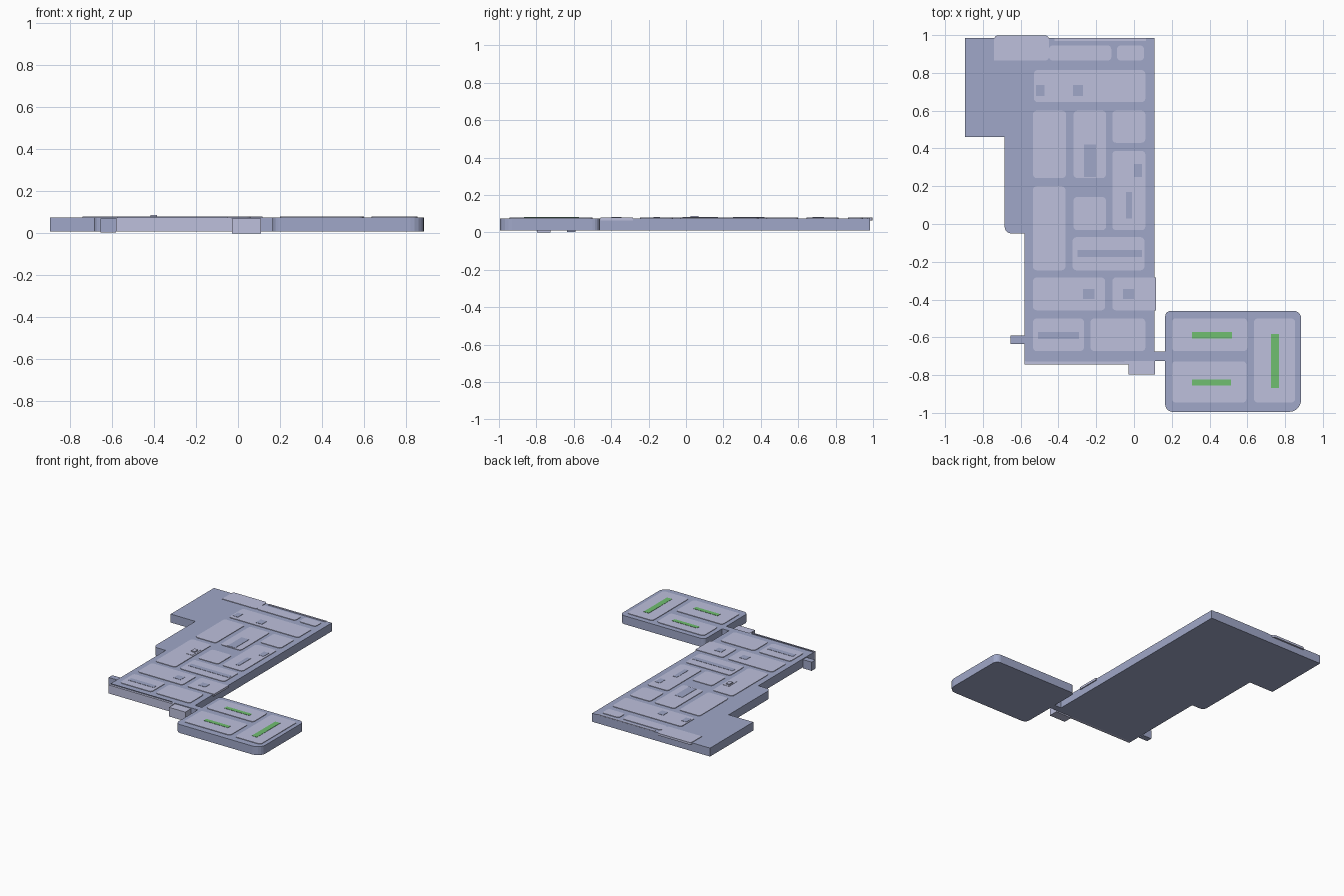
import bpy, bmesh, math
from mathutils import Vector


def material(name, rgb):
    m = bpy.data.materials.new(name)
    m.diffuse_color = (*rgb, 1)
    return m


BASE = material("base_blue", (0.35, 0.39, 0.58))
PALE = material("pale_panel", (0.51, 0.53, 0.72))
GREEN = material("green", (0.16, 0.52, 0.16))


def rounded(points, n=5):
    """Replace each (x, y, radius) right-angle corner with an arc."""
    out = []
    for i, (x, y, r) in enumerate(points):
        p = Vector((x, y))
        if r == 0:
            out.append(p)
            continue
        a = (Vector(points[i - 1][:2]) - p).normalized() * r
        b = (Vector(points[(i + 1) % len(points)][:2]) - p).normalized() * r
        for k in range(n + 1):
            t = math.pi / 2 * k / n
            out.append(p + a * (1 - math.sin(t)) + b * (1 - math.cos(t)))
    return out


def slab(name, points, z0, z1, mat):
    bm = bmesh.new()
    face = bm.faces.new([bm.verts.new((p.x, p.y, z0)) for p in rounded(points)])
    ext = bmesh.ops.extrude_face_region(bm, geom=[face])
    top = [v for v in ext["geom"] if isinstance(v, bmesh.types.BMVert)]
    bmesh.ops.translate(bm, verts=top, vec=(0, 0, z1 - z0))
    bmesh.ops.recalc_face_normals(bm, faces=bm.faces)
    mesh = bpy.data.meshes.new(name)
    bm.to_mesh(mesh)
    bm.free()
    mesh.materials.append(mat)
    ob = bpy.data.objects.new(name, mesh)
    bpy.context.collection.objects.link(ob)
    return ob


def rect(name, x0, x1, y0, y1, z0, z1, mat, r=0):
    return slab(name, [(x0, y0, r), (x1, y0, r), (x1, y1, r), (x0, y1, r)], z0, z1, mat)


LOW, TOP = 0.01, 0.075

# Main stepped ground slab and side island
slab("main_slab", [(0.108, -0.725, 0), (0.108, 0.985, 0), (-0.894, 0.985, 0), (-0.894, 0.46, 0),
                   (-0.685, 0.46, 0), (-0.685, -0.05, 0.035), (-0.58, -0.05, 0), (-0.58, -0.725, 0)],
     LOW, TOP, BASE)
slab("side_island", [(0.165, -0.995, 0.04), (0.885, -0.995, 0.065), (0.885, -0.46, 0.04),
                     (0.165, -0.46, 0.03)], LOW, TOP, BASE)
rect("connecting_road", 0.108, 0.165, -0.725, -0.675, LOW, TOP, BASE)

# Edge blocks
rect("left_dock", -0.655, -0.58, -0.635, -0.59, 0.003, 0.07, BASE)
rect("front_ledge", -0.58, -0.028, -0.745, -0.725, LOW, TOP, PALE)
rect("front_dock", -0.028, 0.11, -0.797, -0.725, 0.0, 0.07, PALE)
rect("front_kerb", -0.575, -0.05, -0.727, -0.722, 0.07, 0.08, BASE)

# Raised city-block panels: x0, x1, y0, y1
panels = [
    (-0.45, -0.12, 0.865, 0.945), (-0.09, 0.053, 0.865, 0.945),
    (-0.53, 0.06, 0.645, 0.815),
    (-0.535, -0.36, 0.243, 0.60), (-0.32, -0.148, 0.243, 0.60),
    (-0.115, 0.06, 0.43, 0.60), (-0.115, 0.06, -0.033, 0.387),
    (-0.535, -0.363, -0.245, 0.20), (-0.32, -0.148, -0.033, 0.143),
    (-0.325, 0.055, -0.245, -0.07), (-0.535, -0.153, -0.457, -0.283),
    (-0.535, -0.265, -0.673, -0.50), (-0.23, 0.06, -0.673, -0.50),
    (0.20, 0.60, -0.673, -0.50), (0.20, 0.595, -0.945, -0.727), (0.635, 0.853, -0.945, -0.50),
]
for i, p in enumerate(panels):
    rect(f"block_panel_{i + 1}", *p, 0.07, 0.079, PALE, 0.02)
rect("back_kerb_panel", -0.42, 0.063, 0.97, 0.984, 0.07, 0.079, PALE)
slab("back_overhang_panel", [(-0.74, 0.865, 0), (-0.45, 0.865, 0.02), (-0.45, 0.998, 0.02),
                             (-0.74, 0.998, 0.02)], 0.062, 0.079, PALE)
slab("edge_overhang_panel", [(-0.115, -0.457, 0.02), (0.116, -0.457, 0), (0.116, -0.283, 0),
                             (-0.115, -0.283, 0.02)], 0.062, 0.079, PALE)

# Blue building pads on the panels
pads = [
    (-0.518, -0.475, 0.677, 0.737), (-0.323, -0.27, 0.677, 0.737), (-0.264, -0.20, 0.25, 0.42),
    (0.0, 0.043, 0.25, 0.317), (-0.042, -0.01, 0.03, 0.17), (-0.30, 0.043, -0.175, -0.138),
    (-0.27, -0.21, -0.397, -0.345), (-0.058, 0.0, -0.397, -0.345), (-0.507, -0.29, -0.61, -0.573),
]
for i, p in enumerate(pads):
    rect(f"building_pad_{i + 1}", *p, 0.07, 0.081, BASE)

# Green lawns on the island
for i, p in enumerate([(0.307, 0.52, -0.605, -0.573), (0.307, 0.513, -0.855, -0.822),
                       (0.725, 0.768, -0.867, -0.583)]):
    rect(f"lawn_{i + 1}", *p, 0.07, 0.081, GREEN)

# Small raised hut on its plinth
rect("hut_plinth", -0.425, -0.375, -0.02, 0.085, 0.07, 0.081, PALE)
rect("hut", -0.416, -0.386, 0.025, 0.068, 0.07, 0.088, PALE)
